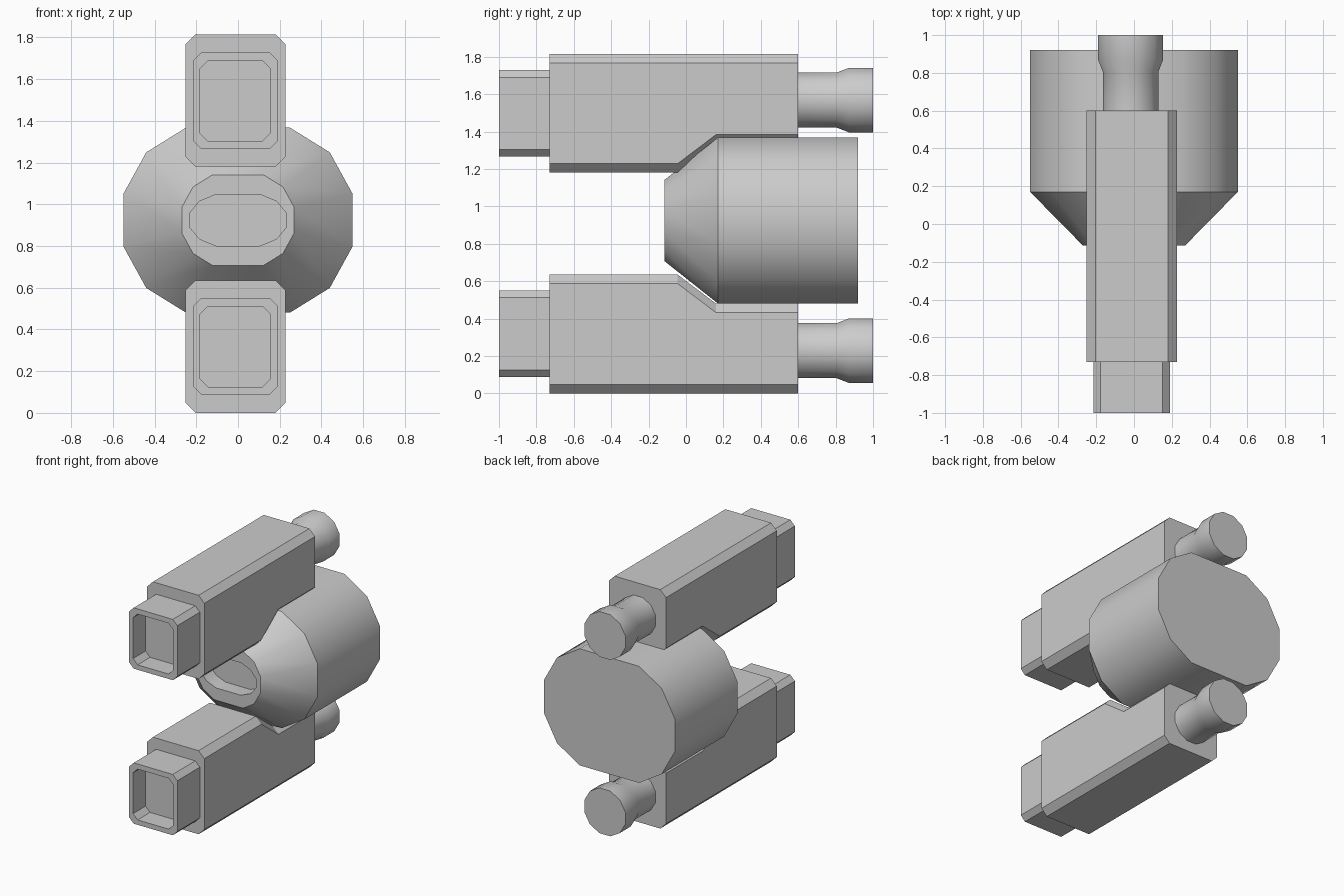
import bpy, bmesh, math

if "Cube" in bpy.data.objects:
    bpy.data.objects.remove(bpy.data.objects["Cube"])


def loft(name, rings, smooth=None):
    """Bridge matching rings of points along y and cap both ends."""
    bm = bmesh.new()
    loops = [[bm.verts.new(p) for p in ring] for ring in rings]
    n = len(loops[0])
    for a, b in zip(loops, loops[1:]):
        for i in range(n):
            j = (i + 1) % n
            bm.faces.new((a[i], a[j], b[j], b[i]))
    bm.faces.new(loops[0])
    bm.faces.new(loops[-1])
    bmesh.ops.recalc_face_normals(bm, faces=bm.faces)
    mesh = bpy.data.meshes.new(name)
    bm.to_mesh(mesh)
    bm.free()
    obj = bpy.data.objects.new(name, mesh)
    bpy.context.collection.objects.link(obj)
    if smooth:
        bpy.ops.object.select_all(action='DESELECT')
        obj.select_set(True)
        bpy.context.view_layer.objects.active = obj
        bpy.ops.object.shade_smooth_by_angle(angle=math.radians(smooth))
    return obj


def chamfered(y, x0, x1, z0, z1, c):
    """Rectangle with cut corners in the xz plane."""
    return [(x0 + c, y, z0), (x1 - c, y, z0), (x1, y, z0 + c), (x1, y, z1 - c),
            (x1 - c, y, z1), (x0 + c, y, z1), (x0, y, z1 - c), (x0, y, z0 + c)]


def circle(y, cx, cz, half, n=12):
    r = half / math.cos(math.pi / n)
    return [(cx + r * math.cos((i + 0.5) * math.tau / n), y,
             cz + r * math.sin((i + 0.5) * math.tau / n)) for i in range(n)]


# Central barrel: twelve-sided oval with tapered nose and recessed mouth
quarter = [(0.55, 0.125), (0.44, 0.325), (0.25, 0.443)]
half_oval = quarter + [(-x, z) for x, z in reversed(quarter)]
oval = half_oval + [(-x, -z) for x, z in half_oval]


def barrel_ring(y, sx, sz):
    return [(x * sx, y, 0.924 + z * sz) for x, z in oval]


loft("barrel", [barrel_ring(0.92, 1, 1), barrel_ring(0.17, 1, 1),
                barrel_ring(-0.115, 0.49, 0.49), barrel_ring(-0.115, 0.42, 0.278),
                barrel_ring(0.0, 0.42, 0.278)], smooth=35)

# Two mirrored side units, each with housing, muzzle and rear connector
HEIGHT = 1.815
for side, flip, dz, cap_z in (("lower", False, 0, 0.228), ("upper", True, 1.178, 1.568)):
    # Housing, relieved where it meets the barrel
    rings = []
    for y, z in ((-0.73, 0.635), (-0.045, 0.635), (0.16, 0.48), (0.6, 0.48)):
        lo, hi = (HEIGHT - z, HEIGHT) if flip else (0, z)
        rings.append(chamfered(y, -0.252, 0.228, lo, hi, 0.048))
    loft(side + "_housing", rings)

    # Square muzzle with a recess
    outer = (-0.215, 0.19, 0.088 + dz, 0.55 + dz, 0.038)
    inner = (-0.182, 0.155, 0.125 + dz, 0.511 + dz, 0.038)
    loft(side + "_muzzle", [chamfered(-0.73, *outer), chamfered(-1.0, *outer),
                            chamfered(-1.0, *inner), chamfered(-0.85, *inner)])

    # Flared rear connector
    loft(side + "_connector", [circle(y, -0.018, cap_z, h) for y, h in
                               ((0.6, 0.147), (0.805, 0.147), (0.87, 0.172), (1.0, 0.172))],
         smooth=35)
